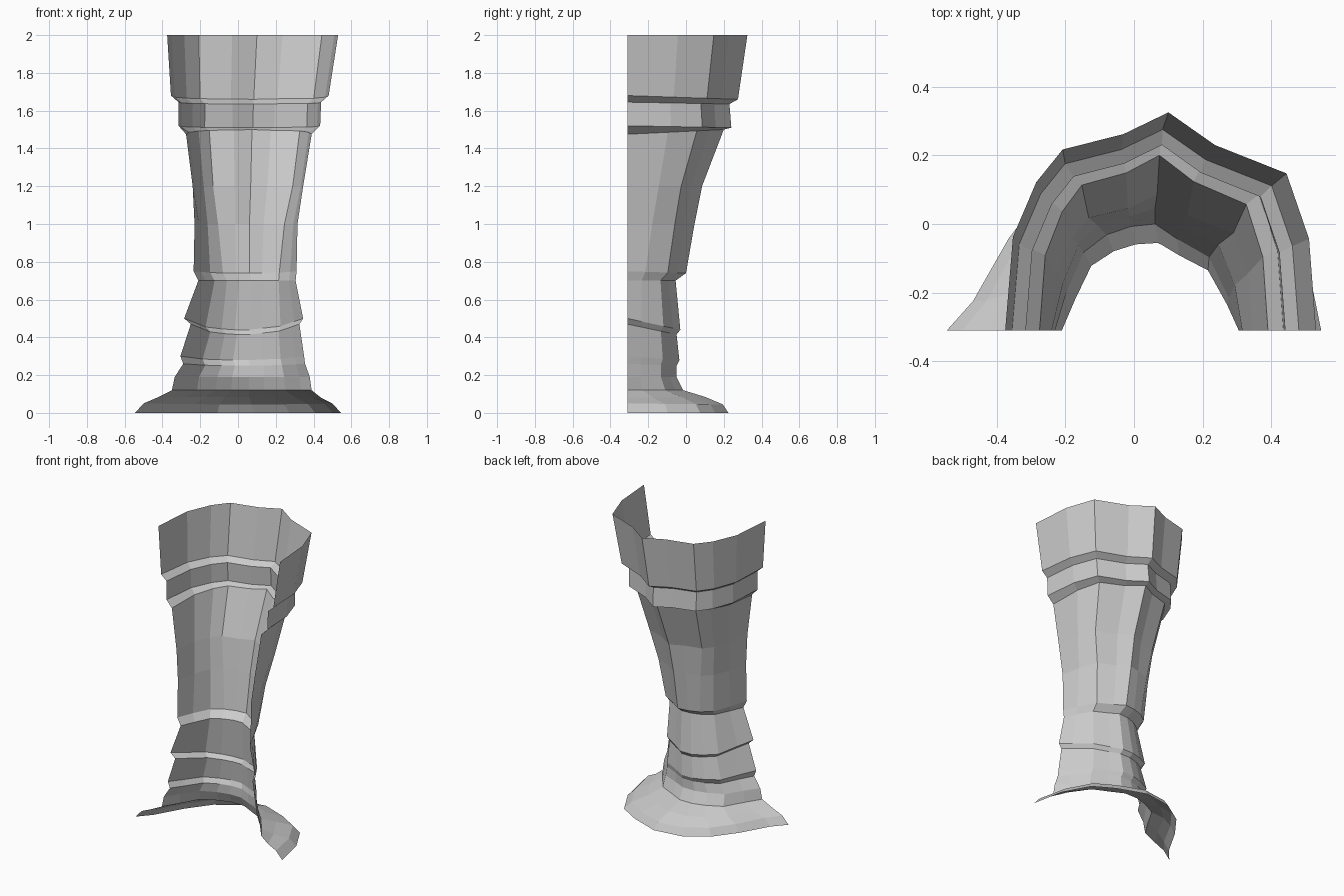
import bpy, bmesh

if "Cube" in bpy.data.objects:
    bpy.data.objects.remove(bpy.data.objects["Cube"], do_unlink=True)

# Normalised open cross-sections: across (-1..1), depth (0..1)
CUFF = [(-1, 0), (-.95, .43), (-.8, .68), (-.63, .83), (-.24, .9),
        (.05, 1), (.35, .85), (.81, .72), (.955, .42), (1, 0)]
ANKLE = [(-1, 0), (-.83, .34), (-.64, .75), (-.37, .92), (-.15, 1),
         (.1, 1), (.32, .86), (.62, .68), (.85, .27), (1, 0)]
HEM = [(-1, 0), (-.86, .16), (-.67, .5), (-.47, .77), (-.2, .95),
       (.15, 1), (.5, .87), (.75, .72), (.92, .4), (1, 0)]
FRONT = -.31


def blend(a, b, t):
    return [(p[0] + (q[0] - p[0]) * t, p[1] + (q[1] - p[1]) * t)
            for p, q in zip(a, b)]


def section(z):
    if z > .12:
        return blend(ANKLE, CUFF, min(1, max(0, (z - .6) / .6)))
    return blend(HEM, ANKLE, max(0, (z - .04) / .08))


# Rings: height at open edges, height at back, left x, right x, back y
RINGS = [
    (2, 2, -.375, .53, .325),
    (1.68, 1.66, -.355, .48, .275),
    (1.645, 1.635, -.315, .44, .23),
    (1.52, 1.51, -.315, .435, .24),
    (1.475, 1.5, -.275, .39, .2),
    (1.2, 1.2, -.24, .345, .085),
    (1, 1, -.23, .315, .045),
    (.75, .74, -.235, .31, 0),
    (.7, .7, -.21, .305, -.055),
    (.5, .44, -.285, .345, -.03),
    (.47, .415, -.25, .325, -.05),
    (.3, .28, -.305, .35, -.035),
    (.26, .25, -.29, .355, -.05),
    (.19, .19, -.335, .38, -.05),
    (.12, .12, -.35, .39, -.015),
    (.08, .085, -.43, .44, .1),
    (.05, .045, -.5, .5, .195),
    (0, 0, -.545, .545, .225),
]

# Single flat grey
grey = bpy.data.materials.new("plain_grey")
grey.use_nodes = True
colour = (.6, .6, .6, 1)
grey.diffuse_color = colour
grey.node_tree.nodes["Principled BSDF"].inputs["Base Color"].default_value = colour

# Open boot shaft lofted through the rings
bm = bmesh.new()
rows = []
for z_edge, z_back, left, right, back in RINGS:
    row = []
    for u, v in section(z_back):
        x = (left + right) / 2 + u * (right - left) / 2
        y = FRONT + v * (back - FRONT)
        row.append(bm.verts.new((x, y, z_edge + v * (z_back - z_edge))))
    rows.append(row)
for upper, lower in zip(rows, rows[1:]):
    for i in range(len(upper) - 1):
        bm.faces.new((upper[i], upper[i + 1], lower[i + 1], lower[i]))
bm.normal_update()

mesh = bpy.data.meshes.new("boot_shaft")
bm.to_mesh(mesh)
bm.free()
mesh.materials.append(grey)
shaft = bpy.data.objects.new("boot_shaft", mesh)
bpy.context.collection.objects.link(shaft)
